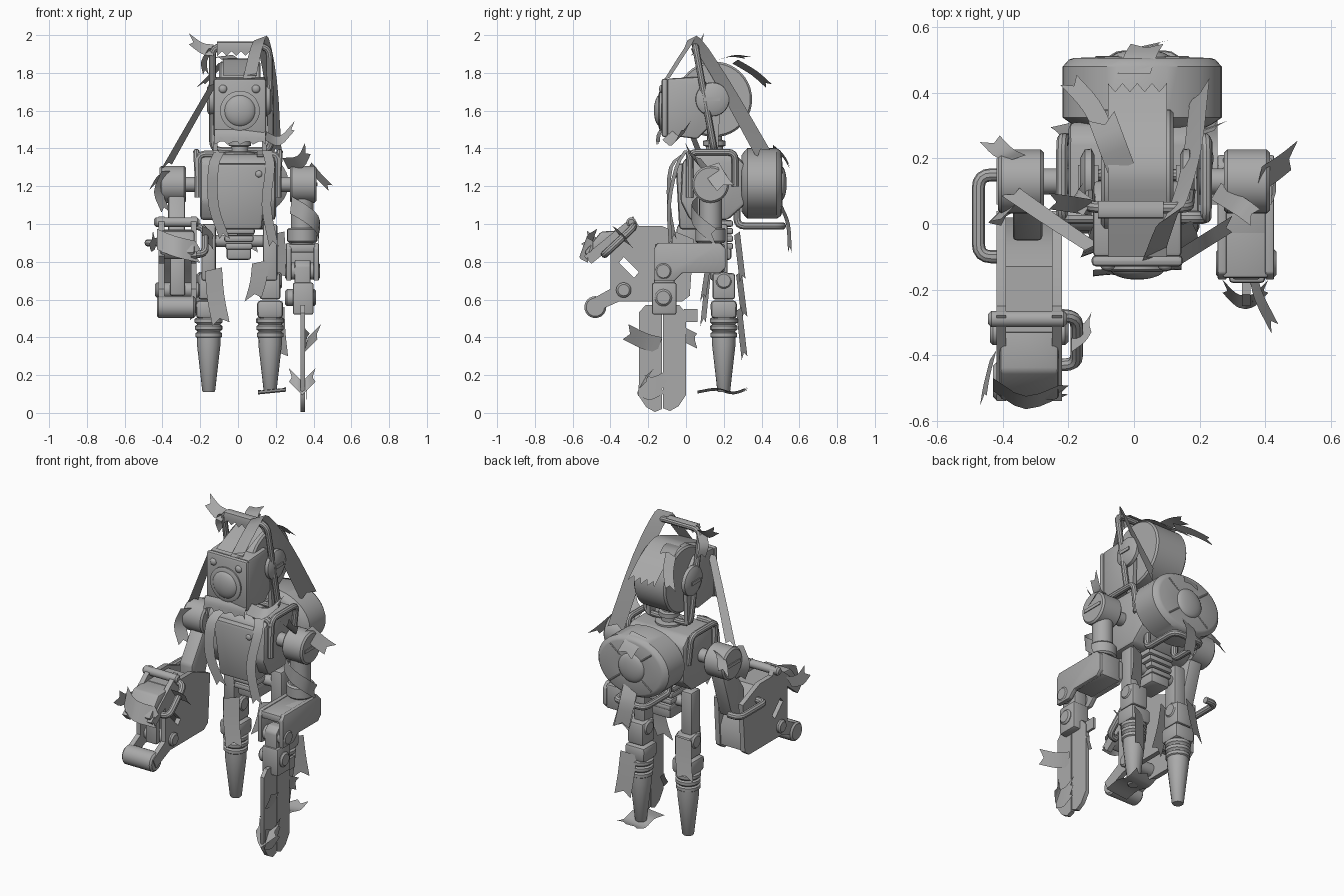
import bpy, bmesh, math
from mathutils import Vector as V

mat = bpy.data.materials.new("grey_metal")
mat.diffuse_color = (0.4, 0.4, 0.4, 1)


def finish(name, bm):
    me = bpy.data.meshes.new(name)
    bmesh.ops.recalc_face_normals(bm, faces=bm.faces)
    bm.to_mesh(me)
    bm.free()
    me.materials.append(mat)
    ob = bpy.data.objects.new(name, me)
    bpy.context.collection.objects.link(ob)
    return ob


def bevel(bm, b):
    if b:
        bmesh.ops.bevel(bm, geom=bm.edges[:], offset=b, segments=2, profile=0.5, affect='EDGES')


def box(name, lo, hi, b=0.012, taper=1.0):
    lo, hi = V(lo), V(hi)
    bm = bmesh.new()
    bmesh.ops.create_cube(bm, size=1)
    for v in bm.verts:
        k = taper if v.co.z < 0 else 1
        v.co = V([(lo[i] + hi[i]) / 2 + v.co[i] * (hi[i] - lo[i]) * (k if i < 2 else 1) for i in range(3)])
    bevel(bm, b)
    return finish(name, bm)


def lathe(name, origin, axis, prof, seg=28, sx=1.0):
    """Turn (distance along axis, radius) pairs around an axis; sx widens along x."""
    o, q = V(origin), V(axis).to_track_quat('Z', 'Y')
    bm = bmesh.new()
    rings = [[bm.verts.new(o + q @ V((r * math.cos(a), r * math.sin(a), h)))
              for a in (math.tau * i / seg for i in range(seg))] for h, r in prof]
    for a, b in zip(rings, rings[1:]):
        for i in range(seg):
            bm.faces.new((a[i], a[(i + 1) % seg], b[(i + 1) % seg], b[i]))
    bm.faces.new(rings[0])
    bm.faces.new(rings[-1])
    for v in bm.verts:
        v.co.x = o.x + (v.co.x - o.x) * sx
    return finish(name, bm)


def cyl(name, p0, p1, r, seg=24, c=0.01):
    d = V(p1) - V(p0)
    L = d.length
    return lathe(name, p0, d, [(0, r - c), (c, r), (L - c, r), (L, r - c)], seg)


def dome(name, origin, axis, r, h):
    arc = [(h * math.sin(t), r * math.cos(t)) for t in (i * math.pi / 13 for i in range(7))]
    return lathe(name, origin, axis, [(-0.02, r)] + arc)


def plate(name, yz, x0, x1, b=0.0):
    """Extrude a side profile across x."""
    bm = bmesh.new()
    f = bm.faces.new([bm.verts.new((x0, y, z)) for y, z in yz])
    ext = bmesh.ops.extrude_face_region(bm, geom=[f])
    for v in ext['geom']:
        if isinstance(v, bmesh.types.BMVert):
            v.co.x = x1
    bevel(bm, b)
    return finish(name, bm)


def tube(name, pts, r, fillet=0.04, cyclic=False):
    pts = [V(p) for p in pts]
    path = []
    for i, p in enumerate(pts):
        if not cyclic and i in (0, len(pts) - 1):
            path.append(p)
            continue
        a, b = pts[i - 1], pts[(i + 1) % len(pts)]
        s, e = p + (a - p).normalized() * fillet, p + (b - p).normalized() * fillet
        path += [s * (1 - t) ** 2 + p * 2 * t * (1 - t) + e * t * t for t in (0, .25, .5, .75, 1)]
    cu = bpy.data.curves.new(name, 'CURVE')
    cu.dimensions, cu.bevel_depth, cu.bevel_resolution, cu.use_fill_caps = '3D', r, 3, True
    sp = cu.splines.new('POLY')
    sp.points.add(len(path) - 1)
    sp.use_cyclic_u = cyclic
    for q, p in zip(sp.points, path):
        q.co = (*p, 1)
    cu.materials.append(mat)
    bpy.context.collection.objects.link(bpy.data.objects.new(name, cu))


def rag(name, pts, w, cols=2, notch=0.03, w2=None):
    """Cloth strip along points, with a ragged far end."""
    p = [V(q) for q in pts]
    p = [p[0] * 2 - p[1]] + p + [p[-1] * 2 - p[-2]]
    line = []
    for i in range(1, len(p) - 2):
        a, b, c, d = p[i - 1:i + 3]
        for t in (0, 1 / 3, 2 / 3):
            line.append(((b * 2) + (c - a) * t + (a * 2 - b * 5 + c * 4 - d) * t * t
                         + (b * 3 - a - c * 3 + d) * t ** 3) / 2)
    line.append(p[-2])
    w, w2 = V(w), V(w2 or w)
    end = (line[-1] - line[-2]).normalized() * notch
    bm, rows, n = bmesh.new(), [], len(line) - 1
    for j, q in enumerate(line):
        ww = w.lerp(w2, j / n)
        rows.append([bm.verts.new(q + ww * (i / cols - .5) - (end if j == n and i % 2 else V()))
                     for i in range(cols + 1)])
    for a, b in zip(rows, rows[1:]):
        for i in range(cols):
            bm.faces.new((a[i], a[i + 1], b[i + 1], b[i]))
    return finish(name, bm)


# head: face housing, eye, rear drum, ear discs
plate("head_housing", [(-.1, 1.47), (-.1, 1.77), (.08, 1.78), (.13, 1.72), (.13, 1.52), (.06, 1.45)], -.125, .145, .012)
box("face_plate", (-.13, -.13, 1.46), (.15, -.095, 1.77), .015)
lathe("eye_ring", (.01, -.125, 1.6), (0, -1, 0), [(0, .105), (.014, .105), (.02, .088)])
dome("eye", (.01, -.135, 1.6), (0, -1, 0), .085, .035)
for x in (-.08, .095):
    dome("face_bolt", (x, -.128, 1.715), (0, -1, 0), .022, .015)
cyl("head_drum", (-.1, .15, 1.66), (.12, .15, 1.66), .2, 40)
for s in (-1, 1):
    x = .01 + s * .13
    lathe("ear_disc", (x, .14, 1.66), (s, 0, 0), [(0, .07), (.01, .09), (.03, .088), (.045, .06)])
    box("ear_slot", (x + s * .045 - .006, .1, 1.65), (x + s * .045 + .006, .18, 1.67), 0)
    plate("ear_bracket", [(.1, 1.62), (.18, 1.62), (.17, 1.39), (.12, 1.39)], x - .012, x + .012)
tube("head_hoop", [(-.135, .15, 1.39), (-.135, .05, 1.94), (.165, .05, 1.94), (.175, .15, 1.39)], .018, .05, True)
lathe("neck", (.01, .15, 1.3), (0, 0, 1), [(0, .08), (.08, .08), (.085, .045), (.11, .045), (.115, .06), (.14, .06), (.145, .04), (.19, .04)])

# torso: tapered chest, front panel, waist
plate("chest", [(-.02, 1.33), (.03, 1.37), (.26, 1.37), (.31, 1.32), (.31, 1.1), (.22, 1.02), (.02, 1.02), (-.03, 1.12)], -.2, .2, .02)
box("front_panel", (-.14, -.055, .97), (.16, .12, 1.32), .02, .78)
dome("panel_bolt", (.11, -.052, 1.265), (0, -1, 0), .018, .01)
for i in range(4):
    box("waist_rib", (-.085 + i * .006, .05, .985 - i * .04), (.095 - i * .006, .25, 1.02 - i * .04), .012)
box("pelvis", (-.06, .08, .81), (.07, .24, .9), .015)
cyl("hip_axle", (-.19, .17, .91), (.2, .17, .91), .032)

# rear barrel with cap, seams and lower handle
lathe("barrel", (.025, .295, 1.215), (0, 1, 0), [(0, .15), (.01, .165), (.03, .187), (.185, .187), (.207, .172), (.212, .16), (.214, .08)], 40, 1.3)
dome("barrel_cap", (.02, .505, 1.215), (0, 1, 0), .09, .028)
for a in range(4):
    t = math.pi / 4 + a * math.pi / 2
    d = V((math.cos(t) * 1.25, 0, math.sin(t)))
    tube("barrel_seam", [V((.025, .507, 1.215)) + d * .08, V((.025, .507, 1.215)) + d * .16], .005)
tube("rear_handle", [(-.07, .27, 1.08), (-.07, .27, .99), (-.07, .51, .99), (.13, .51, .99), (.13, .27, .99), (.13, .27, 1.08)], .02)

# collar pipes, shoulders and legs on both sides
for s in (-1, 1):
    tube("collar_pipe", [(.1 * s, .02, 1.37), (.21 * s, .02, 1.37), (.21 * s, .02, 1.14)], .02)
    tube("side_pipe", [(.21 * s, .02, 1.2), (.22 * s, .02, 1.38), (.22 * s, .26, 1.38), (.2 * s, .26, 1.2)], .018)
    cyl("shoulder_axle", (.17 * s, .13, 1.21), (.3 * s, .13, 1.21), .04)
    cyl("shoulder_drum", (.275 * s, .13, 1.21), (.415 * s, .13, 1.21), .098, 32)
    box("shoulder_slot", (.415 * s - .005, .06, 1.2), (.415 * s + .005, .2, 1.22), 0)
    x = -.155 if s < 0 else .17
    box("thigh", (x - .038, .13, .7), (x + .038, .22, 1.0), .012)
    box("knee_block", (x - .055, .14, .6), (x + .055, .26, .74), .015)
    cyl("knee_bolt", (x - .062, .2, .7), (x + .062, .2, .7), .045)
    box("shin_block", (x - .07, .13, .5), (x + .07, .27, .595), .02, .97)
    ribs = []
    for i in range(3):
        z = .505 - i * .038
        r = .074 - i * .002
        ribs += [(z, r - .01), (z - .007, r), (z - .026, r), (z - .033, r - .01)]
    lathe("shin_ribs", (x, .2, 0), (0, 0, 1), ribs, 16)
    lathe("foot_spike", (x, .2, 0), (0, 0, 1), [(.4, .063), (.36, .062), (.115, .034), (.11, .03)], 16)

# left arm: upper arm, heavy forearm between two slotted side plates, gripper rollers
plate("upper_arm_left", [(.08, 1.18), (.17, 1.15), (.07, .84), (-.05, .84), (-.05, .98)], -.37, -.28, .012)
cutter = plate("slot_cutter", [(-.355, .795), (-.33, .825), (-.25, .745), (-.275, .715)], -.5, -.1)
cutter.hide_render = True
for x in (-.42, -.25):
    ob = plate("forearm_plate", [(.04, .92), (-.13, .99), (-.33, .99), (-.4, .9), (-.4, .62), (-.37, .59), (-.02, .59), (.02, .62), (.03, .76)], x, x + .03)
    mod = ob.modifiers.new("slot", 'BOOLEAN')
    mod.operation, mod.object, mod.solver = 'DIFFERENCE', cutter, 'EXACT'
    plate("lower_jaw_link", [(-.3, .68), (-.34, .69), (-.52, .59), (-.49, .53), (-.33, .6)], x, x + .03)
    plate("upper_jaw_link", [(-.28, 1.04), (-.25, .99), (-.5, .79), (-.54, .83)], x, x + .03)
plate("forearm_core", [(-.07, .9), (-.13, .97), (-.33, .97), (-.37, .9), (-.35, .86), (-.22, .76), (-.1, .62), (.01, .62), (.02, .74)], -.4, -.24)
plate("jaw_cover", [(-.29, .97), (-.45, .96), (-.54, .85), (-.5, .81), (-.36, .87)], -.41, -.23, .012)
cyl("jaw_bar", (-.445, -.29, 1.01), (-.205, -.29, 1.01), .025)
cyl("lower_jaw_roller", (-.43, -.48, .56), (-.225, -.48, .56), .058)
cyl("jaw_hinge", (-.44, -.33, .65), (-.2, -.33, .65), .04)
box("jaw_piston", (-.36, -.4, .62), (-.28, -.365, .84))
tube("forearm_handle", [(-.4, .15, .9), (-.475, .15, .9), (-.475, -.1, .9), (-.4, -.1, .9)], .02)
tube("grip_handle", [(-.23, -.28, .99), (-.175, -.28, .98), (-.175, -.43, .84), (-.23, -.43, .84)], .02)

# right arm: upper arm, forked elbow, twin blades
cyl("upper_arm_right", (.34, .13, 1.15), (.34, .13, .86), .06)
cyl("arm_cuff_right", (.34, .13, .9), (.34, .13, .98), .08)
for x in (.255, .4):
    plate("elbow_fork", [(-.17, .87), (-.15, .9), (.18, .9), (.21, .87), (.21, .77), (.18, .74), (-.02, .74), (-.06, .7), (-.17, .7)], x, x + .028, .006)
box("elbow_core", (.27, -.04, .745), (.41, .205, .895))
box("elbow_bridge", (.27, -.165, .85), (.41, .1, .895), .01)
plate("wrist_link", [(-.17, .78), (-.14, .81), (-.09, .81), (-.06, .78), (-.06, .6), (-.17, .6)], .3, .385, .01)
for z in (.75, .61):
    cyl("wrist_bolt", (.25, -.12, z), (.435 - (.75 - z) * .15, -.12, z), .045)
box("wrist_block", (.29, -.18, .52), (.4, -.05, .69))
blade = [(-.128, .02), (-.128, .54), (-.16, .57), (-.215, .57), (-.25, .53), (-.25, .09), (-.21, .03), (-.165, .005)]
plate("front_blade", blade, .33, .355)
plate("rear_blade", [(-.25 - y, z + (.005 if z < .1 else 0)) for y, z in blade], .33, .355)
box("blade_tab", (.335, -.01, .48), (.35, .06, .55), 0)

# cloth over the head
rag("crown_strap", [(.06, -.1, 1.77), (.1, .01, 1.94), (.13, .05, 1.97), (.175, .2, 1.74), (.2, .41, 1.37)], (.07, .03, .01), w2=(.06, .07, .045))
rag("head_cover", [(.01, -.1, 1.785), (.01, .06, 1.85), (.01, .17, 1.875), (.01, .3, 1.82), (.01, .43, 1.71)], (.18, 0, 0), 8, .035)
rag("hoop_cover", [(-.01, .07, 1.96), (-.01, .02, 1.96), (-.01, .02, 1.89)], (.2, 0, 0), 8, .025)
rag("hoop_tatter", [(-.13, .05, 1.92), (-.19, .06, 1.93), (-.26, .07, 1.98)], (0, .05, .06))
rag("hoop_tatter_low", [(-.14, .05, 1.93), (-.18, .08, 1.86), (-.17, .1, 1.79)], (.03, .05, 0))
rag("rear_tatter", [(-.04, .17, 1.87), (-.07, .25, 1.89), (-.1, .33, 1.88)], (.08, .03, .01))
rag("rear_leaf", [(-.08, .26, 1.86), (-.13, .36, 1.8), (-.2, .44, 1.73)], (.05, .03, .02))
rag("face_rag", [(.01, -.13, 1.5), (.01, -.145, 1.47), (.01, -.15, 1.42)], (.27, .02, 0), 8, .04)
rag("cheek_rag", [(.14, -.1, 1.47), (.22, -.05, 1.44), (.3, 0, 1.52)], (0, .05, .05))
rag("shoulder_strap", [(-.13, -.07, 1.74), (-.25, .01, 1.53), (-.38, .1, 1.3)], (.04, .02, .01), w2=(.06, .02, .03))

# cloth on torso, shoulders and limbs
rag("chest_ribbon_left", [(-.1, .0, 1.38), (-.13, -.08, 1.3), (-.13, -.09, 1.1), (-.07, -.06, .92)], (.055, .02, 0))
rag("chest_ribbon_right", [(.15, .0, 1.39), (.17, -.05, 1.3), (.15, -.09, 1.1), (.19, -.08, .88)], (.05, .02, 0))
rag("right_shoulder_rag", [(.25, .1, 1.32), (.33, .05, 1.33), (.37, .02, 1.4)], (.03, .05, -.06))
rag("right_drum_rag", [(.38, .13, 1.31), (.44, .17, 1.24), (.49, .21, 1.19)], (.02, .09, .03))
rag("left_shoulder_rag", [(-.36, .2, 1.29), (-.4, .22, 1.27), (-.44, .26, 1.2)], (.06, .02, .04))
rag("left_drum_rag", [(-.38, .04, 1.28), (-.42, .03, 1.17), (-.38, .02, 1.06)], (.05, .05, 0))
rag("right_arm_rag", [(.28, .06, 1.1), (.35, .03, 1.06), (.42, .07, 1.0), (.43, .16, .93)], (.01, 0, .09))
rag("barrel_rag", [(.03, .5, 1.1), (.03, .54, 1.0), (.06, .55, .85)], (.09, .02, 0))
rag("barrel_top_rag", [(0, .46, 1.41), (.02, .515, 1.36), (.04, .55, 1.3)], (.1, 0, .02))
rag("forearm_rag", [(-.43, -.49, .92), (-.33, -.545, .88), (-.2, -.5, .85)], (0, .04, .11), 3)
rag("jaw_rag", [(-.43, -.4, .9), (-.45, -.48, .89), (-.46, -.54, .93)], (.02, .03, .07))
rag("grip_rag", [(-.19, -.36, .95), (-.15, -.33, .93), (-.13, -.3, .9)], (0, .06, -.08))
for x, y, z0, z1, dx in ((-.13, .12, .76, .47, .04), (.12, .12, .8, .6, -.04), (-.18, .28, .74, .5, -.03), (.2, .27, .95, .7, .04), (.2, .28, .55, .29, .02)):
    s = -1 if y < .2 else 1
    rag("leg_rag", [(x, y, z0), (x + dx * .3, y + s * .015, (z0 + z1) / 2), (x + dx, y + s * .03, z1)], (.09, .03, .02))
rag("blade_rag", [(.36, -.14, .36), (.38, -.22, .38), (.43, -.32, .43)], (.02, .03, .08))
rag("blade_rear_rag", [(.34, -.02, .42), (.35, .02, .4), (.37, .06, .38)], (.02, 0, .08))
rag("blade_wrap", [(.362, -.25, .15), (.364, -.18, .13), (.362, -.1, .17)], (0, .01, .12), 4)
for s in (-1, 1):
    rag("blade_tip_rag", [(.34, -.24, .13), (.34 + s * .03, -.23, .16), (.34 + s * .07, -.19, .2)], (0, .04, .07))
rag("foot_rag", [(.18, .06, .11), (.18, .16, .125), (.18, .25, .105), (.18, .33, .13)], (.15, 0, .015), 4)

# apply cuts, turn pipes into meshes and smooth the round parts
bpy.ops.object.select_all(action='SELECT')
bpy.context.view_layer.objects.active = bpy.context.selected_objects[0]
bpy.ops.object.convert(target='MESH')
bpy.data.objects.remove(bpy.data.objects["slot_cutter"])
bpy.context.view_layer.objects.active = bpy.data.objects["head_drum"]
bpy.ops.object.shade_smooth_by_angle(angle=math.radians(35))
